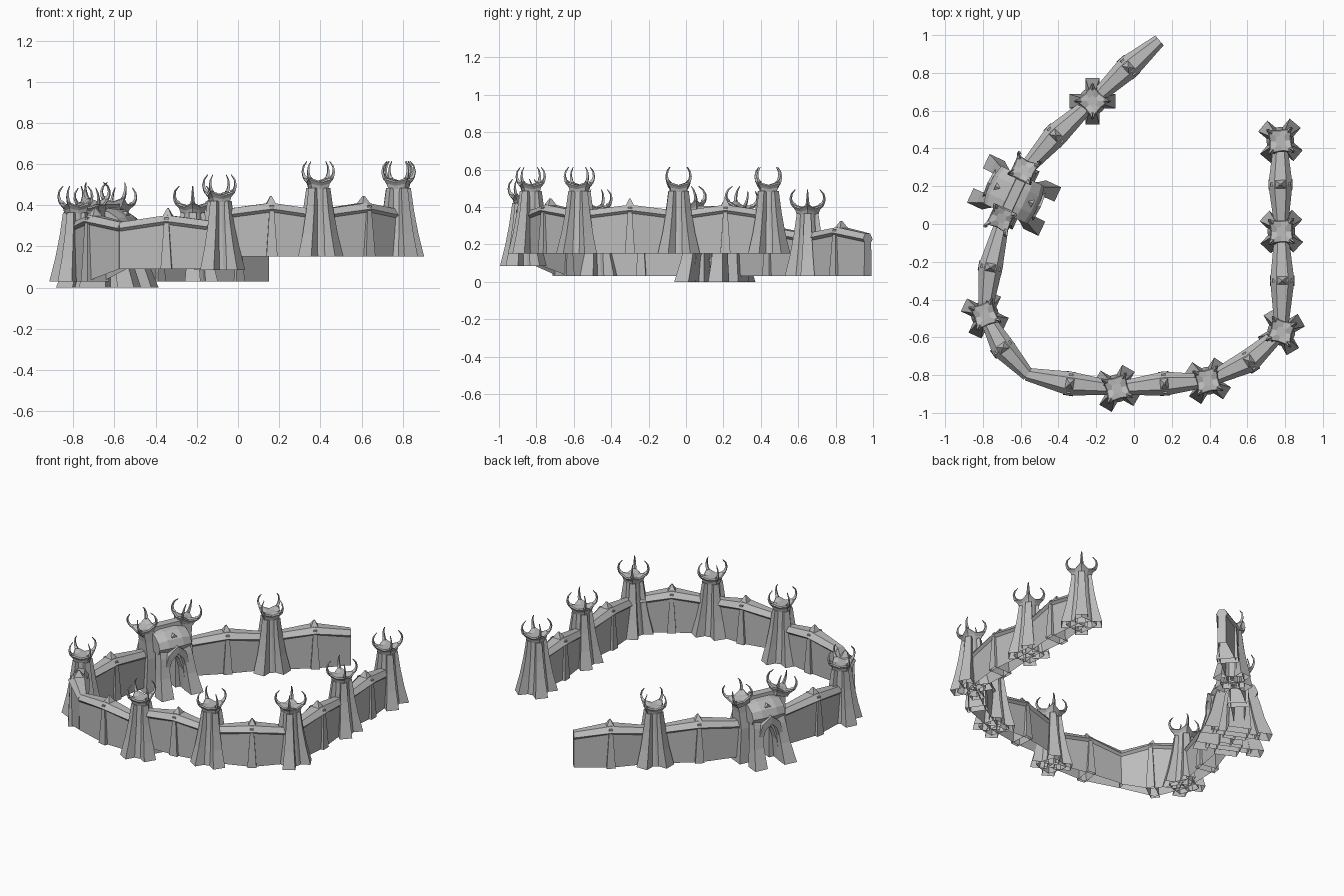
import bpy, bmesh, math
from mathutils import Matrix, Vector

if "Cube" in bpy.data.objects:
    bpy.data.objects.remove(bpy.data.objects["Cube"])

stone = bpy.data.materials.new("grey stone")
stone.use_nodes = True
GREY = (0.5, 0.5, 0.5, 1)
stone.diffuse_color = GREY
stone.node_tree.nodes["Principled BSDF"].inputs["Base Color"].default_value = GREY


def make_mesh(name, lofts):
    """Skin lists of equal-sized rings into one mesh that is open underneath."""
    bm = bmesh.new()
    for rings in lofts:
        rows = [[bm.verts.new(p) for p in ring] for ring in rings]
        n = len(rows[0])
        for a, b in zip(rows, rows[1:]):
            for i in range(n):
                j = (i + 1) % n
                bm.faces.new((a[i], a[j], b[j], b[i]))
        bm.faces.new(rows[0])
        bm.faces.new(rows[-1])
    bmesh.ops.recalc_face_normals(bm, faces=bm.faces)
    under = [f for f in bm.faces if f.normal.z < -0.95]
    bmesh.ops.delete(bm, geom=under, context="FACES")
    mesh = bpy.data.meshes.new(name)
    bm.to_mesh(mesh)
    bm.free()
    mesh.materials.append(stone)
    return mesh


def place(name, mesh, matrix=Matrix()):
    obj = bpy.data.objects.new(name, mesh)
    obj.matrix_world = matrix
    bpy.context.collection.objects.link(obj)


def rect(cx, cy, z, hx, hy):
    return [Vector((cx + sx * hx, cy + sy * hy, z))
            for sx, sy in ((-1, -1), (1, -1), (1, 1), (-1, 1))]


def star(z_corner, r_corner, z_side, r_side):
    ring = []
    for i in range(8):
        r, z = (r_side, z_side) if i % 2 else (r_corner, z_corner)
        a = i * math.pi / 4
        ring.append(Vector((r * math.cos(a), r * math.sin(a), z)))
    return ring


def four_ways(rings):
    for i in range(4):
        turn = Matrix.Rotation(i * math.pi / 2, 3, "Z")
        yield [[turn @ p for p in ring] for ring in rings]


# Tower: tapering core with four flared corner buttresses
core = [star(z, r, z, r * 0.8)
        for z, r in ((0, 0.092), (0.12, 0.074), (0.22, 0.061), (0.335, 0.052))]
fin = [rect(r / 2 + 0.01, 0, z, r / 2 - 0.01, w)
       for z, r, w in ((0, 0.122, 0.038), (0.11, 0.095, 0.029),
                       (0.22, 0.074, 0.023), (0.335, 0.058, 0.018))]
tower_mesh = make_mesh("tower", [core, *four_ways(fin)])

# Crown: flared star-shaped rim with a shallow top
crown_mesh = make_mesh("crown", [[
    star(0, 0.058, 0, 0.046), star(0.025, 0.066, 0.015, 0.049),
    star(0.048, 0.088, 0.03, 0.058), star(0.056, 0.082, 0.036, 0.052),
    star(0.042, 0.03, 0.038, 0.026)]])

# Horns: four crescents rising from the rim corners and curling back in
path = [(0.066, 0.046), (0.083, 0.06), (0.09, 0.083), (0.085, 0.11), (0.066, 0.133)]
horn = []
for i, (r, z) in enumerate(path):
    a, b = path[max(i - 1, 0)], path[min(i + 1, len(path) - 1)]
    d = Vector((b[0] - a[0], 0, b[1] - a[1])).normalized()
    side, out = Vector((0, 1, 0)), Vector((d.z, 0, -d.x))
    w = 0.012 * (1 - 0.2 * i)
    c = Vector((r, 0, z))
    horn.append([c + side * w, c + out * w, c - side * w, c - out * w])
horn_mesh = make_mesh("horns", list(four_ways(horn)))

# x, y, base height, turn in degrees
TOWERS = {
    "back_tower": (-0.22, 0.65, 0.03, 0),
    "right_tower": (-0.79, -0.48, 0.03, 65),
    "front_right_tower": (-0.09, -0.87, 0.085, 60),
    "front_left_tower": (0.39, -0.83, 0.15, 57),
    "left_front_tower": (0.78, -0.57, 0.15, 30),
    "left_middle_tower": (0.78, -0.04, 0.15, 47),
    "left_end_tower": (0.775, 0.44, 0.15, 50),
}
for name, (x, y, z, deg) in TOWERS.items():
    m = Matrix.Translation((x, y, z)) @ Matrix.Rotation(math.radians(deg), 4, "Z")
    place(name, tower_mesh, m)
    top = m @ Matrix.Translation((0, 0, 0.33))
    place(name + "_crown", crown_mesh, top)
    place(name + "_horns", horn_mesh, top)


# Wall section: body, coping swelling at the middle, post with a pointed tip
def wall(name, start, mid, end, base, drop=0):
    pts = [Vector((*p, base)) for p in (start, mid, end)]
    up = Vector((0, 0, 1))
    along = (pts[2] - pts[0]).normalized()
    dirs = [(pts[1] - pts[0]).normalized(), along, (pts[2] - pts[1]).normalized()]
    body, coping = [], []
    for p, d, w, h, foot in zip(pts, dirs, (0.034, 0.064, 0.034),
                                (0.228, 0.262, 0.228), (-drop, -drop, 0)):
        n = up.cross(d)

        def section(*shape):
            return [p + n * (k * w) + up * z for k, z in shape]
        body.append(section((-0.75, foot), (0.75, foot), (0.7, h - 0.02), (-0.7, h - 0.02)))
        coping.append(section((-0.7, h - 0.045), (0.7, h - 0.045), (1, h - 0.03),
                              (0.5, h), (-0.5, h), (-1, h - 0.03)))
    frame = Matrix((along, up.cross(along), up)).transposed()

    def post(*levels):
        return [[frame @ q + pts[1] for q in rect(0, 0, z, hx, hy)] for z, hx, hy in levels]
    place(name, make_mesh(name, [
        body, coping,
        post((-drop, 0.027, 0.064), (0.25, 0.01, 0.052)),
        post((0.25, 0.026, 0.034), (0.27, 0.016, 0.02), (0.296, 0.003, 0.004))]))


WALLS = {
    "back_end_wall": ((-0.22, 0.65), (-0.03, 0.83), (0.135, 0.972), 0.03),
    "back_wall": ((-0.22, 0.65), (-0.415, 0.47), (-0.6, 0.26), 0.03),
    "right_wall": ((-0.69, 0.04), (-0.76, -0.23), (-0.79, -0.48), 0.03),
    "corner_wall": ((-0.79, -0.48), (-0.695, -0.655), (-0.56, -0.8), 0.09, 0.06),
    "front_right_wall": ((-0.57, -0.795), (-0.34, -0.845), (-0.09, -0.87), 0.09),
    "front_wall": ((-0.09, -0.87), (0.16, -0.845), (0.39, -0.83), 0.15),
    "front_left_wall": ((0.39, -0.83), (0.61, -0.725), (0.78, -0.57), 0.15),
    "left_wall": ((0.78, -0.57), (0.785, -0.3), (0.78, -0.03), 0.15),
    "left_end_wall": ((0.78, -0.03), (0.775, 0.21), (0.775, 0.44), 0.15),
}
for name, spec in WALLS.items():
    wall(name, *spec)

# Gatehouse, with its passage running along local x
gate = (Matrix.Translation((-0.635, 0.154, 0))
        @ Matrix.Rotation(math.radians(-25), 4, "Z"))


def arch(stations, x_mid=0):
    """Pointed arch: inner y, inner z, outer y, outer z, half depth."""
    full = stations + [(-a, b, -c, d, e) for a, b, c, d, e in reversed(stations[:-1])]
    return [[Vector((x_mid - e, a, b)), Vector((x_mid - e, c, d)),
             Vector((x_mid + e, c, d)), Vector((x_mid + e, a, b))]
            for a, b, c, d, e in full]


shell = arch([(-0.062, 0, -0.11, 0, 0.14), (-0.055, 0.13, -0.1, 0.15, 0.12),
              (-0.035, 0.2, -0.095, 0.29, 0.11), (0, 0.25, 0, 0.37, 0.11)])
hoods = [arch([(-0.065, 0.02, -0.085, 0.02, 0.022), (-0.06, 0.15, -0.085, 0.17, 0.022),
               (-0.04, 0.22, -0.06, 0.26, 0.025), (0, 0.26, 0, 0.31, 0.03)], s * 0.125)
         for s in (-1, 1)]
place("gate_arch", make_mesh("gate_arch", [shell, *hoods]), gate)

# Humped roof and its ridge
half = [(0.12, 0.26), (0.14, 0.3), (0.12, 0.345), (0.065, 0.38)]
hump = half + [(0, 0.39)] + [(-x, z) for x, z in reversed(half)]
roof = [[Vector((x * k, y, 0.26 + (z - 0.26) * k)) for x, z in hump]
        for y, k in ((-0.11, 0.9), (-0.05, 1), (0.05, 1), (0.11, 0.9))]
ridge = [[Vector((x, y, z)) for x, z in ((-0.032, 0.35), (0.032, 0.35), (0.026, 0.405), (-0.026, 0.405))]
         for y in (-0.12, 0.12)]
place("gate_roof", make_mesh("gate_roof", [roof, ridge]), gate)

# Four splayed legs and two outward-leaning turrets
legs = [[rect(sx * x, sy * y, z, w, w * 0.95)
         for x, y, z, w in ((0.165, 0.1, 0, 0.044), (0.13, 0.09, 0.12, 0.034),
                            (0.105, 0.08, 0.24, 0.03), (0.075, 0.075, 0.34, 0.022))]
        for sx in (-1, 1) for sy in (-1, 1)]
turrets = [[rect(0, s * y, z, w, w) for y, z, w in
            ((0.1, 0, 0.07), (0.095, 0.22, 0.058), (0.115, 0.32, 0.042), (0.13, 0.385, 0.036))]
           for s in (-1, 1)]
place("gate_legs", make_mesh("gate_legs", legs), gate)
place("gate_turrets", make_mesh("gate_turrets", turrets), gate)
for s, side in ((-1, "front"), (1, "back")):
    m = (gate @ Matrix.Translation((-0.01, s * 0.13, 0.37))
         @ Matrix.Rotation(-s * 0.28, 4, "X") @ Matrix.Rotation(math.pi / 4, 4, "Z"))
    place(f"gate_{side}_crown", crown_mesh, m)
    place(f"gate_{side}_horns", horn_mesh, m)

# Lattice gate inside the passage
bars = [[rect(0, y, z, 0.006, 0.005) for z in (0, 0.235 - abs(y))]
        for y in (-0.045, -0.022, 0, 0.022, 0.045)]
bars += [[rect(0, 0, z + dz, 0.005, 0.06) for dz in (0, 0.01)] for z in (0.05, 0.11, 0.16)]
place("gate_bars", make_mesh("gate_bars", bars), gate)
